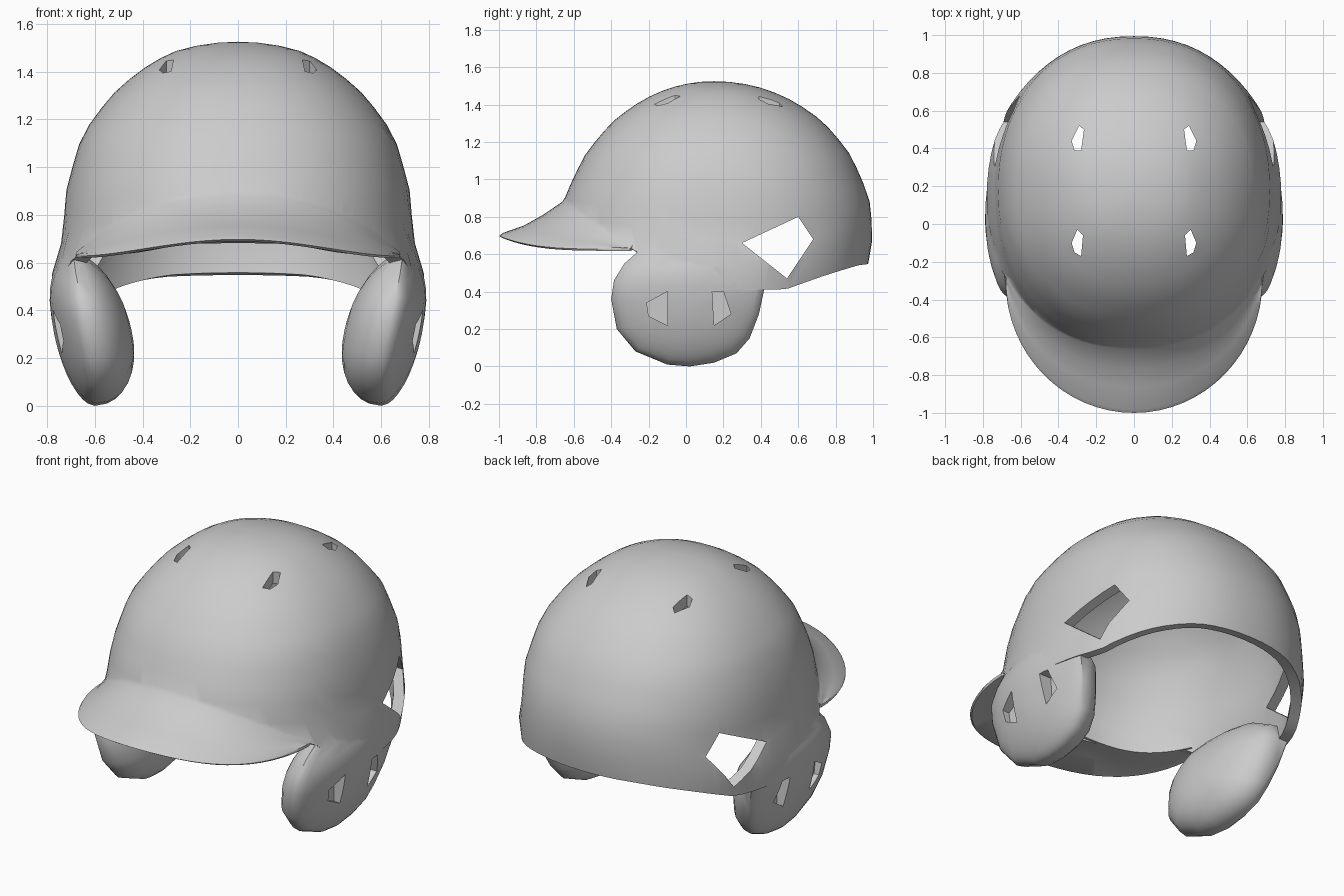
import bpy, bmesh, math
from mathutils import Vector

if "Cube" in bpy.data.objects:
    bpy.data.objects.remove(bpy.data.objects["Cube"])


def lerp_table(table, key):
    for a, b in zip(table, table[1:]):
        if key <= b[0]:
            f = max(0, (key - a[0]) / (b[0] - a[0]))
            return [p + (q - p) * f for p, q in zip(a[1:], b[1:])]
    return list(table[-1][1:])


def make_object(name, bm):
    mesh = bpy.data.meshes.new(name)
    bm.to_mesh(mesh)
    bm.free()
    ob = bpy.data.objects.new(name, mesh)
    bpy.context.collection.objects.link(ob)
    return ob


def loft(name, rows, closed_section=False, flip_up=False):
    """Skin rows of points: rings closed along each row, or a closed section swept along the rows."""
    bm = bmesh.new()
    vs = [[bm.verts.new(p) for p in row] for row in rows]
    n, m = len(vs), len(vs[0])
    for i in range(n if closed_section else n - 1):
        for j in range(m - 1 if closed_section else m):
            k, l = (i + 1) % n, (j + 1) % m
            bm.faces.new((vs[i][j], vs[i][l], vs[k][l], vs[k][j]))
    if closed_section:
        bm.faces.new([r[0] for r in vs])
        bm.faces.new([r[-1] for r in vs])
    bmesh.ops.remove_doubles(bm, verts=bm.verts, dist=0.0005)
    bmesh.ops.recalc_face_normals(bm, faces=bm.faces)
    if flip_up and max(bm.faces, key=lambda f: f.calc_center_median().z).normal.z < 0:
        bmesh.ops.reverse_faces(bm, faces=bm.faces)
    return make_object(name, bm)


def prism(name, points, depth):
    """Closed prism from a ring of points, pushed along depth."""
    bm = bmesh.new()
    a = [bm.verts.new(p) for p in points]
    b = [bm.verts.new(Vector(p) + Vector(depth)) for p in points]
    bm.faces.new(a)
    bm.faces.new(b[::-1])
    for i in range(len(a)):
        j = (i + 1) % len(a)
        bm.faces.new((a[i], b[i], b[j], a[j]))
    bmesh.ops.recalc_face_normals(bm, faces=bm.faces)
    ob = make_object(name, bm)
    ob.hide_render = True
    return ob


def finish(ob, joined=(), cutters=(), angle=45):
    """Weld parts on, cut the openings, bake the modifiers and shade smooth."""
    for others, operation in ((joined, 'UNION'), (cutters, 'DIFFERENCE')):
        for other in others:
            mod = ob.modifiers.new(other.name, 'BOOLEAN')
            mod.operation, mod.object, mod.solver = operation, other, 'EXACT'
    bpy.context.view_layer.update()
    dg = bpy.context.evaluated_depsgraph_get()
    mesh = bpy.data.meshes.new_from_object(ob.evaluated_get(dg))
    ob.modifiers.clear()
    ob.data = mesh
    for other in [*joined, *cutters]:
        bpy.data.objects.remove(other)
    bpy.ops.object.select_all(action='DESELECT')
    ob.select_set(True)
    bpy.context.view_layer.objects.active = ob
    bpy.ops.object.shade_smooth_by_angle(angle=math.radians(angle))


# Dome sections: height, half width, front y, back y
TOP, POWER = 1.525, 2.2
SECTIONS = [(1.525, 0, .15, .15), (1.49, .25, -.08, .40), (1.43, .37, -.22, .55),
            (1.31, .52, -.39, .73), (1.13, .655, -.54, .88), (.9, .72, -.65, .98),
            (.7, .735, -.70, 1.0), (.55, .78, -.72, .975), (.4, .775, -.70, .92)]
BY_DEPTH = [(math.sqrt(TOP - z), w, f, b) for z, w, f, b in SECTIONS]
# Lower rim height along y
RIM = [(-.75, .70), (-.28, .635), (-.15, .5), (0, .43), (.3, .41), (.57, .41),
       (.78, .49), (.93, .54), (1, .55)]


def section(z):
    return lerp_table(BY_DEPTH, math.sqrt(max(0, TOP - z)))


def dome_point(t, z, scale=1):
    w, front, back = section(z)
    power = lambda v: math.copysign(abs(v) ** (2 / POWER), v)
    return Vector((scale * w * power(math.sin(t)),
                   (front + back) / 2 - scale * (back - front) / 2 * power(math.cos(t)), z))


def dome_side(y, z):
    w, front, back = section(z)
    d = min(1, abs(y - (front + back) / 2) / ((back - front) / 2))
    return w * (1 - d ** POWER) ** (1 / POWER)


# Shell
columns = []
for i in range(72):
    t = 2 * math.pi * i / 72
    h = math.sqrt(TOP - lerp_table(RIM, dome_point(t, .6).y)[0])
    columns.append([dome_point(t, TOP - (h * k / 16) ** 2) for k in range(17)])
shell = loft("helmet_shell", list(zip(*columns)), flip_up=True)
solid = shell.modifiers.new("thickness", 'SOLIDIFY')
solid.thickness, solid.offset = .06, -1

# Openings: two side windows and four vents
window = [(.30, .66), (.60, .80), (.68, .68), (.54, .47)]
vent_back = [(.33, .44), (.29, .52), (.265, .5), (.28, .39), (.315, .39)]
vent_front = [(.33, -.1), (.30, -.03), (.27, -.06), (.28, -.17), (.315, -.15)]
cutters = [prism("window_cutter", [(-1, y, z) for y, z in window], (2, 0, 0))]
for side in (-1, 1):
    for vent in (vent_back, vent_front):
        cutters.append(prism("vent_cutter", [(side * x, y, 1.2) for x, y in vent], (0, 0, .5)))

# Brim: closed section swept around the front, flaring out of the dome
sections = []
for i in range(33):
    a = math.radians(-90 + 180 * i / 32)
    c = max(0, math.cos(a))
    t = a * 62 / 90
    edge_z = .62 + .07 * c ** 4
    edge = Vector((.68 * math.sin(a), -.3 - .7 * c, edge_z))
    root = dome_point(t, .66 + .30 * c, .985)
    flare = dome_point(t, .645 + .235 * c, 1.008)
    under = dome_point(t, edge_z + .012, .91)
    up = Vector((0, 0, .012))
    sections.append([dome_point(t, .66 + .30 * c, .96), root, flare,
                     flare.lerp(edge, .3) - up * c, flare.lerp(edge, .6) - up * c,
                     edge.lerp(flare, .06) + up, edge + up * .6,
                     edge.lerp(under, .04) - up * .2, edge.lerp(under, .5) + up * c, under])
parts = [loft("brim", list(zip(*sections)), closed_section=True)]

# Ear flaps: padded lens shape from a side outline (y, z), outer face melting into the shell
outline = [(-.25, .62), (-.33, .55), (-.385, .46), (-.40, .36), (-.37, .2), (-.27, .08),
           (-.1, .01), (.02, 0), (.15, .02), (.27, .07), (.34, .15), (.39, .28),
           (.42, .42), (.38, .52), (.2, .62), (.05, .65), (-.1, .65)]


def flap_ring(r, bulge):
    ring = []
    for y, z in outline:
        y, z = y * r, .3 + (z - .3) * r
        x = .6 + .2 * z + .08 * min(y, 0) + bulge * math.sqrt(1 - r * r)
        if bulge >= 0:
            f = max(min(1, max(0, (z - .45) / .17)),
                    min(1, max(0, (y - .2) / .2)) * min(1, max(0, (z - .2) / .2)))
            x += (dome_side(y, z) - .006 - x) * f * f * (3 - 2 * f)
        ring.append((x, y, z))
    return ring


radii = [0, .2, .4, .55, .7, .82, .91, .97]
rings = [flap_ring(r, .11) for r in radii] + [flap_ring(1, 0)]
rings += [flap_ring(r, -.215) for r in reversed(radii)]
ear_holes = [[(-.21, .34), (-.10, .40), (-.10, .22), (-.20, .27)],
             [(.14, .40), (.20, .40), (.24, .28), (.15, .22)]]
for side, name in ((1, "ear_flap_right"), (-1, "ear_flap_left")):
    parts.append(loft(name, [[(side * x, y, z) for x, y, z in ring] for ring in rings]))
    cutters += [prism("ear_hole_cutter", [(side * .7, y, z) for y, z in hole],
                      (side * .3, 0, 0)) for hole in ear_holes]

finish(shell, parts, cutters)
